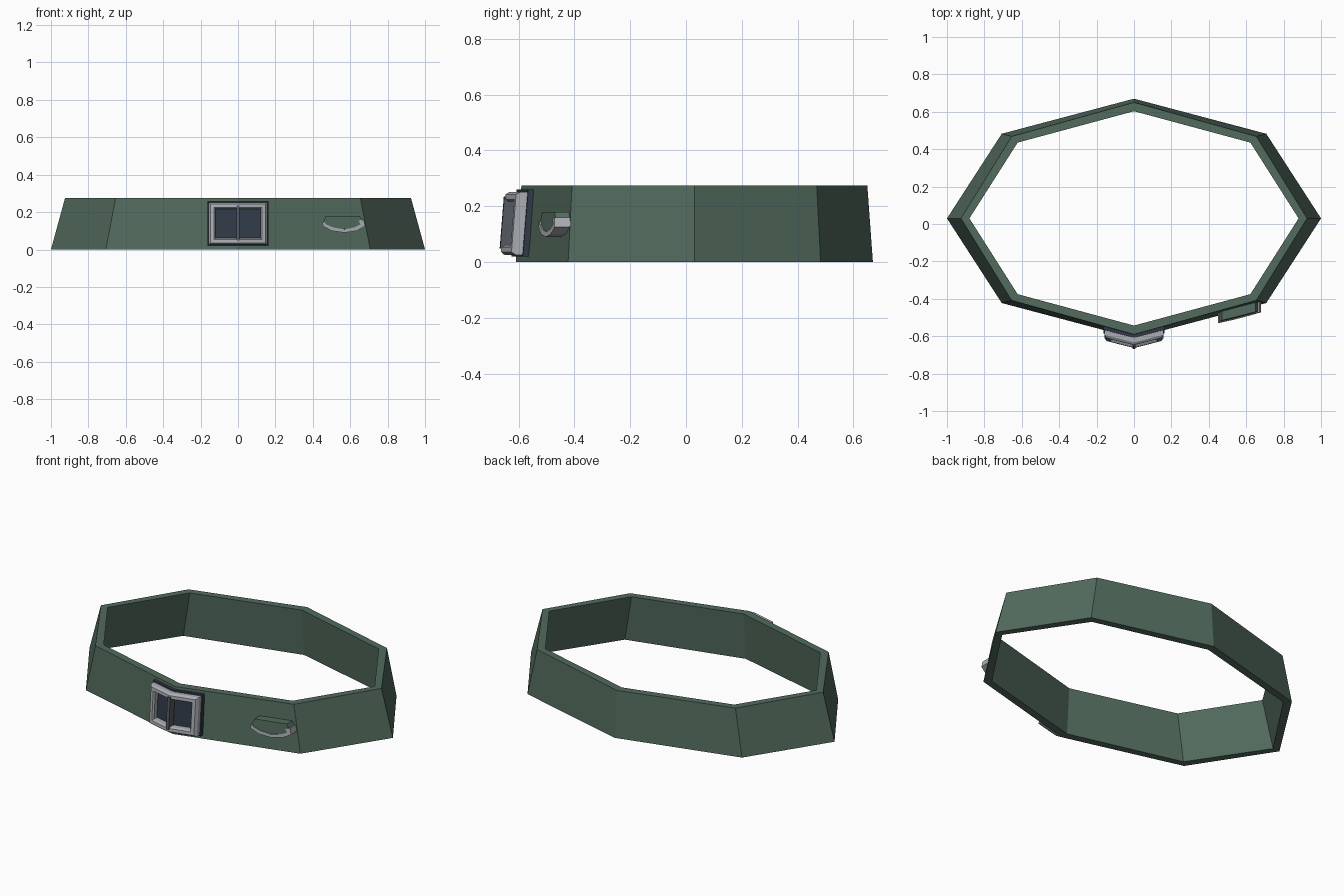
import bpy, bmesh, math

if "Cube" in bpy.data.objects:
    bpy.data.objects.remove(bpy.data.objects["Cube"])


def material(name, rgb):
    m = bpy.data.materials.new(name)
    m.diffuse_color = (*rgb, 1)
    m.use_nodes = True
    m.node_tree.nodes["Principled BSDF"].inputs["Base Color"].default_value = m.diffuse_color
    return m


GREEN = material("green_webbing", (0.085, 0.145, 0.11))
METAL = material("light_metal", (0.40, 0.42, 0.45))
DARK_METAL = material("dark_metal", (0.09, 0.10, 0.12))
NAVY = material("dark_backing", (0.03, 0.042, 0.065))


def loft(name, rings, mat, closed=False):
    """Skin equal-length rings; join last to first when closed, else cap the ends."""
    bm = bmesh.new()
    loops = [[bm.verts.new(p) for p in r] for r in rings]
    n = len(rings[0])
    pairs = list(zip(loops, loops[1:])) + ([(loops[-1], loops[0])] if closed else [])
    for a, b in pairs:
        for i in range(n):
            j = (i + 1) % n
            bm.faces.new((a[i], a[j], b[j], b[i]))
    if not closed:
        bm.faces.new(loops[0])
        bm.faces.new(loops[-1])
    bmesh.ops.recalc_face_normals(bm, faces=bm.faces)
    me = bpy.data.meshes.new(name)
    bm.to_mesh(me)
    bm.free()
    me.materials.append(mat)
    ob = bpy.data.objects.new(name, me)
    bpy.context.collection.objects.link(ob)
    return ob


def on_belt(x, z, d):
    """Point at height d off the belt's front surface, which bends at x = 0."""
    return (x, -0.61 + 0.255 * abs(x) + 0.08 * z - d, z)


def bent_rect(w, z0, z1, d):
    return [on_belt(x, z, d) for x, z in
            ((-w, z0), (0, z0), (w, z0), (w, z1), (0, z1), (-w, z1))]


def prism(name, outline, d0, d1, mat):
    return loft(name, [[on_belt(x, z, d) for x, z in outline] for d in (d0, d1)], mat)


# Belt: eight-sided tapered band
def oval(rx, ry, z):
    return [(rx * math.cos(i * math.pi / 4), 0.03 + ry * math.sin(i * math.pi / 4), z)
            for i in range(8)]


loft("belt", [oval(1, 0.64, 0), oval(0.925, 0.62, 0.275),
              oval(0.88, 0.573, 0.275), oval(0.955, 0.593, 0)], GREEN, closed=True)

# Buckle backing plate
loft("buckle_backing", [bent_rect(0.163, 0.02, 0.26, -0.015),
                        bent_rect(0.163, 0.02, 0.26, 0.018)], NAVY)

# Buckle frame with chamfered edges
loft("buckle_frame", [bent_rect(0.157, 0.026, 0.252, 0.016),
                      bent_rect(0.157, 0.026, 0.252, 0.043),
                      bent_rect(0.147, 0.036, 0.243, 0.056),
                      bent_rect(0.128, 0.054, 0.224, 0.056),
                      bent_rect(0.120, 0.061, 0.217, 0.045),
                      bent_rect(0.120, 0.061, 0.217, 0.016)], METAL, closed=True)

# Buckle prong
loft("buckle_prong", [bent_rect(0.009, 0.048, 0.235, 0.016),
                      bent_rect(0.009, 0.048, 0.235, 0.062)], DARK_METAL)

# Side loop: green tab with a faceted metal band under it
prism("loop_tab", [(0.47, 0.18), (0.65, 0.18), (0.672, 0.145), (0.63, 0.11),
                   (0.51, 0.11), (0.455, 0.145)], -0.012, 0.04, GREEN)
outer = [(0.45, 0.145), (0.455, 0.125), (0.50, 0.10), (0.57, 0.09),
         (0.635, 0.10), (0.68, 0.125), (0.672, 0.16)]
inner = [(0.645, 0.155), (0.655, 0.135), (0.62, 0.118), (0.57, 0.108),
         (0.51, 0.118), (0.47, 0.135), (0.465, 0.145)]
prism("loop_band", outer + inner, -0.012, 0.045, METAL)
